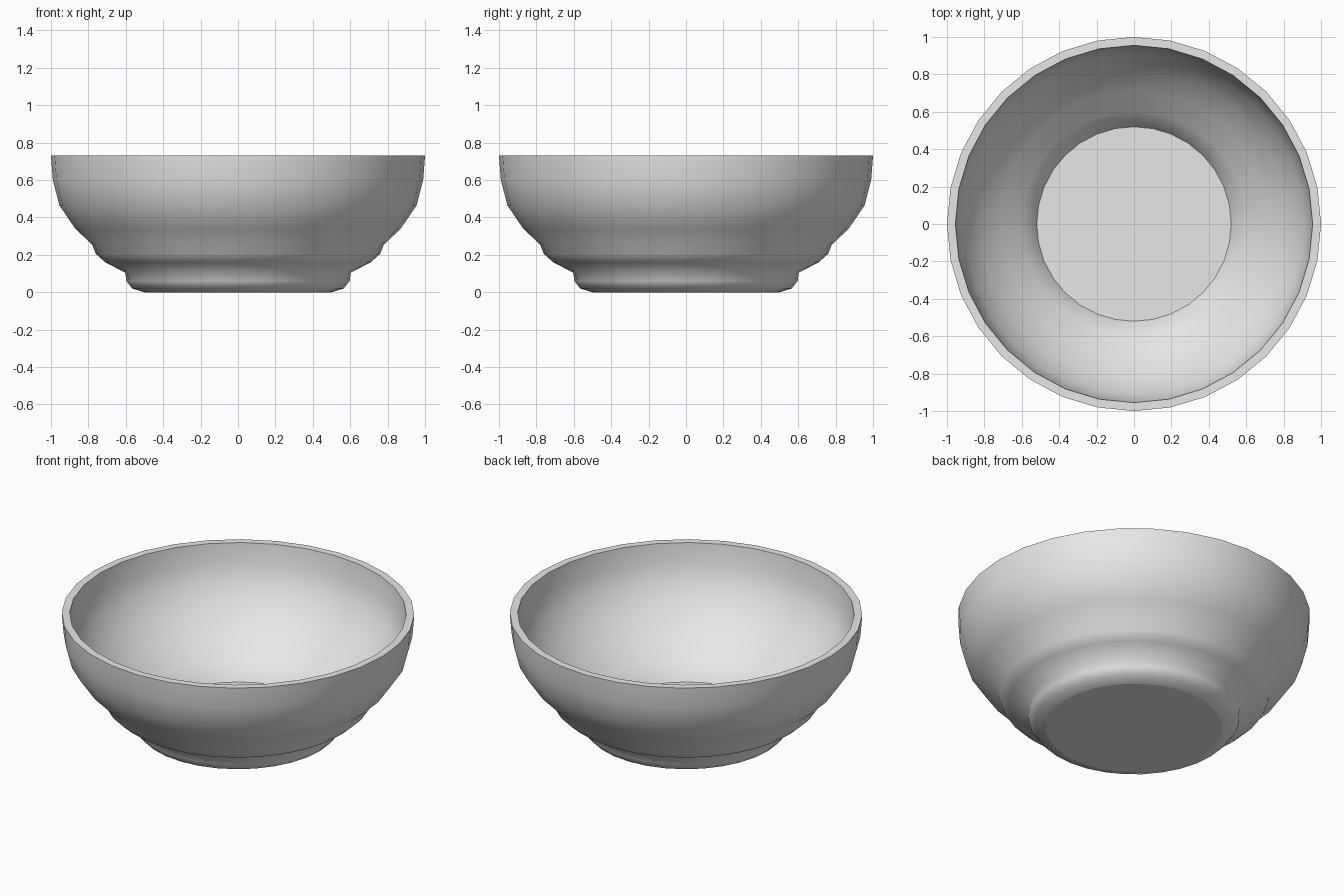
import bpy
import bmesh
from math import cos, sin, tau, radians

if "Cube" in bpy.data.objects:
    bpy.data.objects.remove(bpy.data.objects["Cube"], do_unlink=True)

SIDES = 32

# Bowl wall as (radius, height): foot, stepped outside, rim, then inside to the floor
outside = [(0.50, 0), (0.565, 0.02), (0.597, 0.06), (0.603, 0.105),
           (0.71, 0.16), (0.76, 0.205), (0.78, 0.255), (0.87, 0.34),
           (0.955, 0.465), (0.99, 0.60), (1.0, 0.73)]
inside = [(0.955, 0.73), (0.945, 0.61), (0.91, 0.49), (0.82, 0.36),
          (0.71, 0.25), (0.60, 0.16), (0.55, 0.11), (0.52, 0.06)]


def lathe(name, profile, material):
    """Turn an open profile round the z axis and close both ends with flat discs."""
    bm = bmesh.new()
    rings = [[bm.verts.new((r * cos(tau * i / SIDES), r * sin(tau * i / SIDES), z))
              for i in range(SIDES)] for r, z in profile]
    for low, high in zip(rings, rings[1:]):
        for i in range(SIDES):
            j = (i + 1) % SIDES
            bm.faces.new((low[i], low[j], high[j], high[i]))
    bm.faces.new(rings[0][::-1])
    bm.faces.new(rings[-1])
    mesh = bpy.data.meshes.new(name)
    bm.to_mesh(mesh)
    bm.free()
    mesh.materials.append(material)
    obj = bpy.data.objects.new(name, mesh)
    bpy.context.collection.objects.link(obj)
    return obj


# Plain grey ceramic
ceramic = bpy.data.materials.new("grey_ceramic")
ceramic.use_nodes = True
grey = (0.8, 0.8, 0.8, 1)
ceramic.diffuse_color = grey
for node in ceramic.node_tree.nodes:
    if node.type == 'BSDF_PRINCIPLED':
        node.inputs["Base Color"].default_value = grey

bowl = lathe("bowl", outside + inside, ceramic)

# Smooth walls, sharp rim, flat foot and floor discs
bpy.ops.object.select_all(action='DESELECT')
bowl.select_set(True)
bpy.context.view_layer.objects.active = bowl
bpy.ops.object.shade_smooth_by_angle(angle=radians(65))
for face in bowl.data.polygons:
    if len(face.vertices) == SIDES:
        face.use_smooth = False
